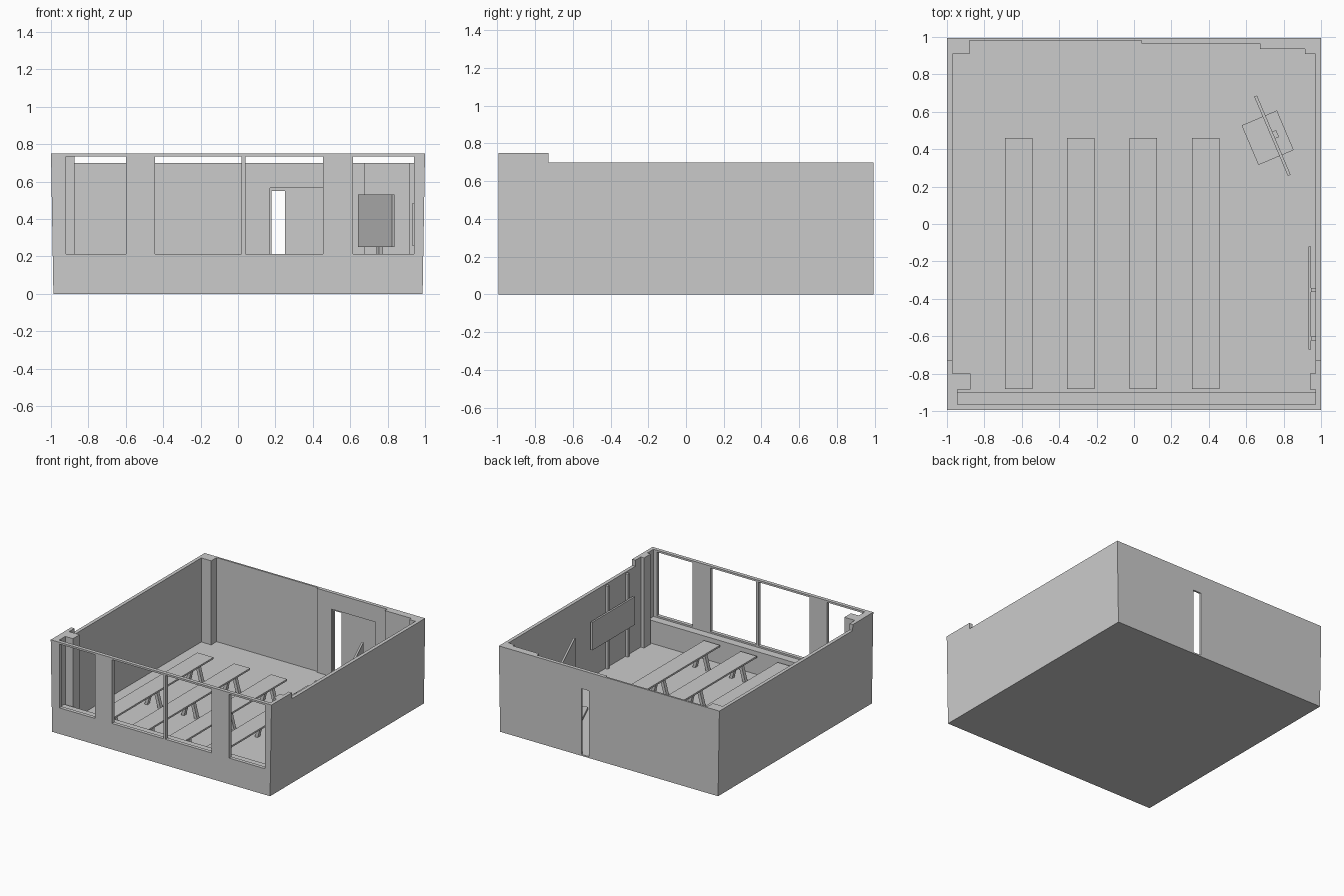
import bpy
import bmesh
import math
from mathutils import Matrix, Vector

old = bpy.data.objects.get("Cube")
if old:
    bpy.data.objects.remove(old, do_unlink=True)

grey = bpy.data.materials.new("plain grey")
grey.use_nodes = True
grey.diffuse_color = (0.6, 0.6, 0.6, 1)
grey.node_tree.nodes["Principled BSDF"].inputs["Base Color"].default_value = (0.6, 0.6, 0.6, 1)


def finish(name, bm):
    bmesh.ops.recalc_face_normals(bm, faces=bm.faces)
    mesh = bpy.data.meshes.new(name)
    bm.to_mesh(mesh)
    bm.free()
    mesh.materials.append(grey)
    obj = bpy.data.objects.new(name, mesh)
    bpy.context.collection.objects.link(obj)
    return obj


def add_box(bm, x, y, z, foot_shift=0):
    """Box from (min, max) pairs; foot_shift slides its bottom along x."""
    verts = bmesh.ops.create_cube(bm, size=1)["verts"]
    for v in verts:
        low = v.co.z < 0
        v.co = Vector((x[v.co.x > 0], y[v.co.y > 0], z[v.co.z > 0]))
        if low:
            v.co.x += foot_shift


def boxes(name, *parts):
    bm = bmesh.new()
    for part in parts:
        add_box(bm, *part)
    return finish(name, bm)


FLOOR, TOP, HIGH = 0.012, 0.70, 0.75
EDGE, INNER = 0.995, 0.97

# Floor slab
boxes("floor", ((-0.97, 0.97), (-EDGE, EDGE), (0, FLOOR)))

# Side walls: stepped profile, outer face leaning slightly outwards
profile = [(-EDGE, 0), (EDGE, 0), (EDGE, TOP), (-0.73, TOP), (-0.73, HIGH), (-EDGE, HIGH)]
for side, name in ((1, "left_wall"), (-1, "right_wall")):
    bm = bmesh.new()
    inner = [bm.verts.new((side * INNER, y, z)) for y, z in profile]
    outer = [bm.verts.new((side * (0.987 + z * 0.017), y, z)) for y, z in profile]
    bm.faces.new(inner)
    bm.faces.new(outer)
    for i in range(len(profile)):
        j = (i + 1) % len(profile)
        bm.faces.new((inner[i], inner[j], outer[j], outer[i]))
    finish(name, bm)

# Front wall: low wall, piers between the windows, thin top rail
front_y = (-EDGE, -0.965)
sill, head = 0.213, 0.735
piers = [(-0.97, -0.92), (-0.6, -0.445), (0.02, 0.04), (0.455, 0.615), (0.94, 0.97)]
boxes("front_wall",
      ((-INNER, INNER), front_y, (0, sill)),
      ((-INNER, INNER), front_y, (head, HIGH)),
      *[(p, front_y, (sill, head)) for p in piers])
boxes("window_ledge", ((-0.945, INNER), (-0.965, -0.9), (FLOOR, 0.2)))

# Back wall: outer skin with a narrow door gap
skin = (0.98, EDGE)
boxes("back_wall",
      ((-INNER, 0.18), skin, (0, TOP)),
      ((0.25, INNER), skin, (0, TOP)),
      ((0.18, 0.25), skin, (0.55, TOP)))

# Inner lining of the back wall around the recessed door
lining = (0.965, 0.98)
boxes("door_surround",
      ((0.04, 0.17), lining, (FLOOR, TOP)),
      ((0.57, 0.675), lining, (FLOOR, TOP)),
      ((0.17, 0.57), lining, (0.565, TOP)))
boxes("back_wall_pier", ((0.675, 0.915), (0.935, 0.98), (FLOOR, TOP)))

# Corner columns
boxes("back_right_column", ((-INNER, -0.88), (0.91, 0.98), (FLOOR, TOP)))
boxes("back_left_column", ((0.915, INNER), (0.91, 0.98), (FLOOR, TOP)))
boxes("front_right_column",
      ((-INNER, -0.875), (-0.885, -0.8), (FLOOR, HIGH)),
      ((-INNER, -0.945), (-0.965, -0.885), (FLOOR, HIGH)))
boxes("front_left_column", ((0.94, INNER), (-0.885, -0.8), (FLOOR, HIGH)))

# Long trestle tables
for n, cx in enumerate((-0.617, -0.285, 0.05, 0.383), 1):
    boxes(f"table_top_{n}", ((cx - 0.073, cx + 0.073), (-0.883, 0.46), (0.158, 0.172)))
    legs = []
    for y in (-0.75, -0.21, 0.33):
        for s in (-1, 1):
            x = cx + s * 0.02
            legs.append(((x - 0.013, x + 0.013), (y - 0.015, y + 0.015), (FLOOR, 0.158), s * 0.04))
    boxes(f"table_legs_{n}", *legs)

# Wall board on two upright rails
boxes("wall_board", ((0.932, 0.947), (-0.67, -0.12), (0.255, 0.485)))
boxes("board_rails", *[((0.947, INNER), (y - 0.011, y + 0.011), (FLOOR, 0.69))
                       for y in (-0.352, -0.612)])

# Free-standing board, turned towards the room
turn = Matrix.Translation((0.74, 0.472, 0)) @ Matrix.Rotation(math.radians(-67), 4, "Z")
for name, part in (
        ("stand_base", ((-0.115, 0.115), (-0.13, 0.075), (FLOOR, 0.03))),
        ("stand_post", ((-0.02, 0.02), (0.008, 0.03), (0.03, 0.45))),
        ("stand_panel", ((-0.23, 0.23), (-0.008, 0.008), (0.25, 0.53)))):
    boxes(name, part).data.transform(turn)
